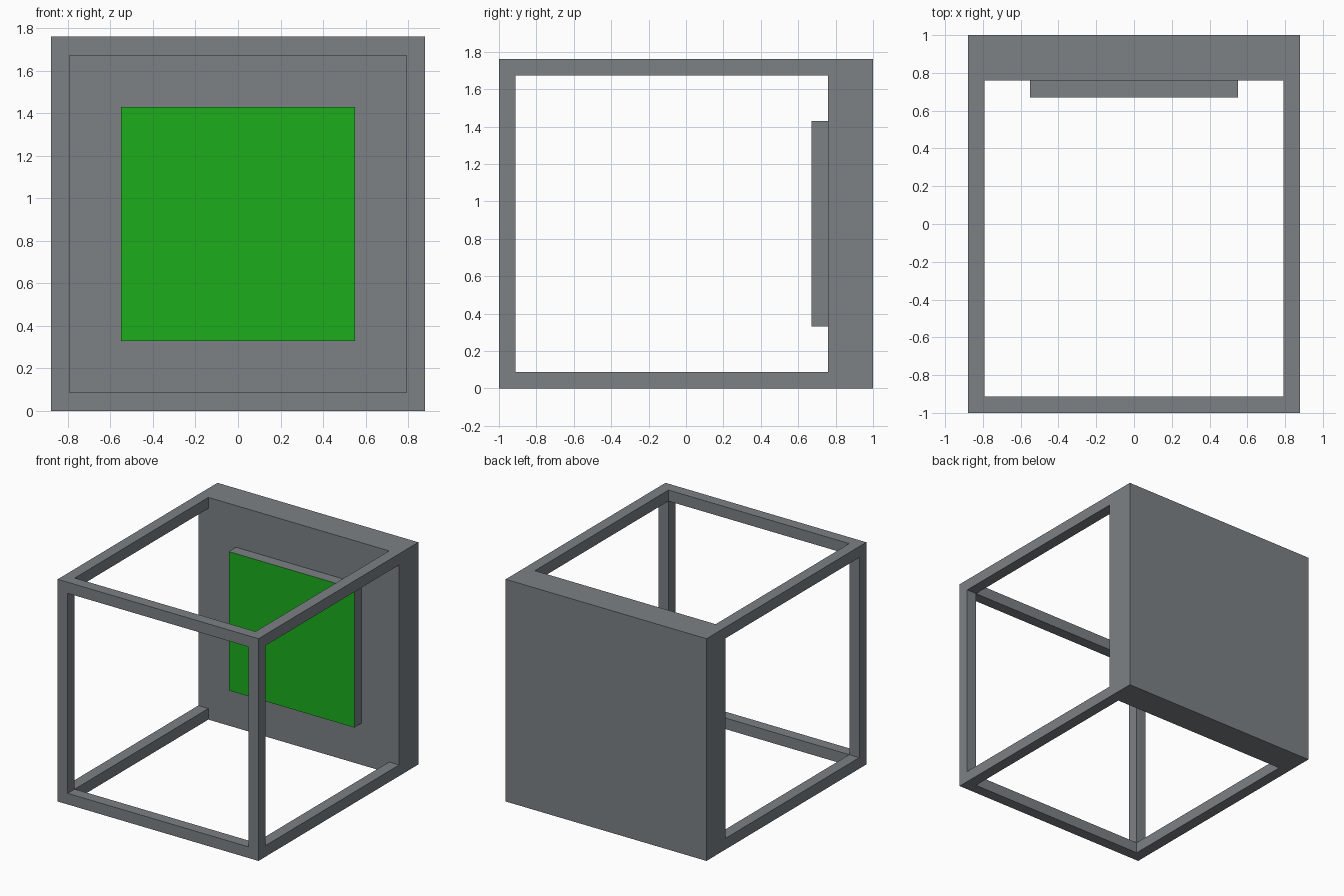
import bpy

if "Cube" in bpy.data.objects:
    bpy.data.objects.remove(bpy.data.objects["Cube"])

HALF_W, HEIGHT = 0.88, 1.76      # outer width and height
BAR = 0.088                      # frame bar thickness
FRONT, BACK = -1.0, 1.0
WALL = 0.76                      # inner face of the thick back wall


def box(name, x, y, z):
    """Box spanning the given (min, max) ranges."""
    verts = [(a, b, c) for a in x for b in y for c in z]
    faces = [(0, 1, 3, 2), (4, 6, 7, 5), (0, 4, 5, 1),
             (2, 3, 7, 6), (0, 2, 6, 4), (1, 5, 7, 3)]
    mesh = bpy.data.meshes.new(name)
    mesh.from_pydata(verts, [], faces)
    obj = bpy.data.objects.new(name, mesh)
    bpy.context.collection.objects.link(obj)
    return obj


def material(name, color):
    mat = bpy.data.materials.new(name)
    mat.diffuse_color = (*color, 1)
    mat.use_nodes = True
    mat.node_tree.nodes["Principled BSDF"].inputs["Base Color"].default_value = mat.diffuse_color
    return mat


dark_grey = material("dark_grey", (0.20, 0.22, 0.235))
green = material("green", (0.012, 0.42, 0.012))

# Open cube frame with a solid back wall: a block cut through along each axis
frame = box("cube_frame", (-HALF_W, HALF_W), (FRONT, BACK), (0, HEIGHT))
frame.data.materials.append(dark_grey)
inside = [(-HALF_W + BAR, HALF_W - BAR), (FRONT + BAR, WALL), (BAR, HEIGHT - BAR)]
through = [(-1.2, 1.2), (-1.2, WALL), (-0.3, 2.1)]
for axis, label in enumerate("xyz"):
    spans = list(inside)
    spans[axis] = through[axis]
    cutter = box("cutter_" + label, *spans)
    cutter.hide_render = True
    cutter.data.materials.append(dark_grey)
    mod = frame.modifiers.new("cut_" + label, "BOOLEAN")
    mod.operation = "DIFFERENCE"
    mod.solver = "EXACT"
    mod.object = cutter
    bpy.context.view_layer.objects.active = frame
    bpy.ops.object.modifier_apply(modifier=mod.name)
    bpy.data.objects.remove(cutter)

# Raised panel on the back wall, green on its front face only
panel = box("raised_panel", (-0.55, 0.55), (0.67, WALL), (0.33, 1.43))
panel.data.materials.append(dark_grey)
panel.data.materials.append(green)
for poly in panel.data.polygons:
    if poly.normal.y < -0.5:
        poly.material_index = 1
